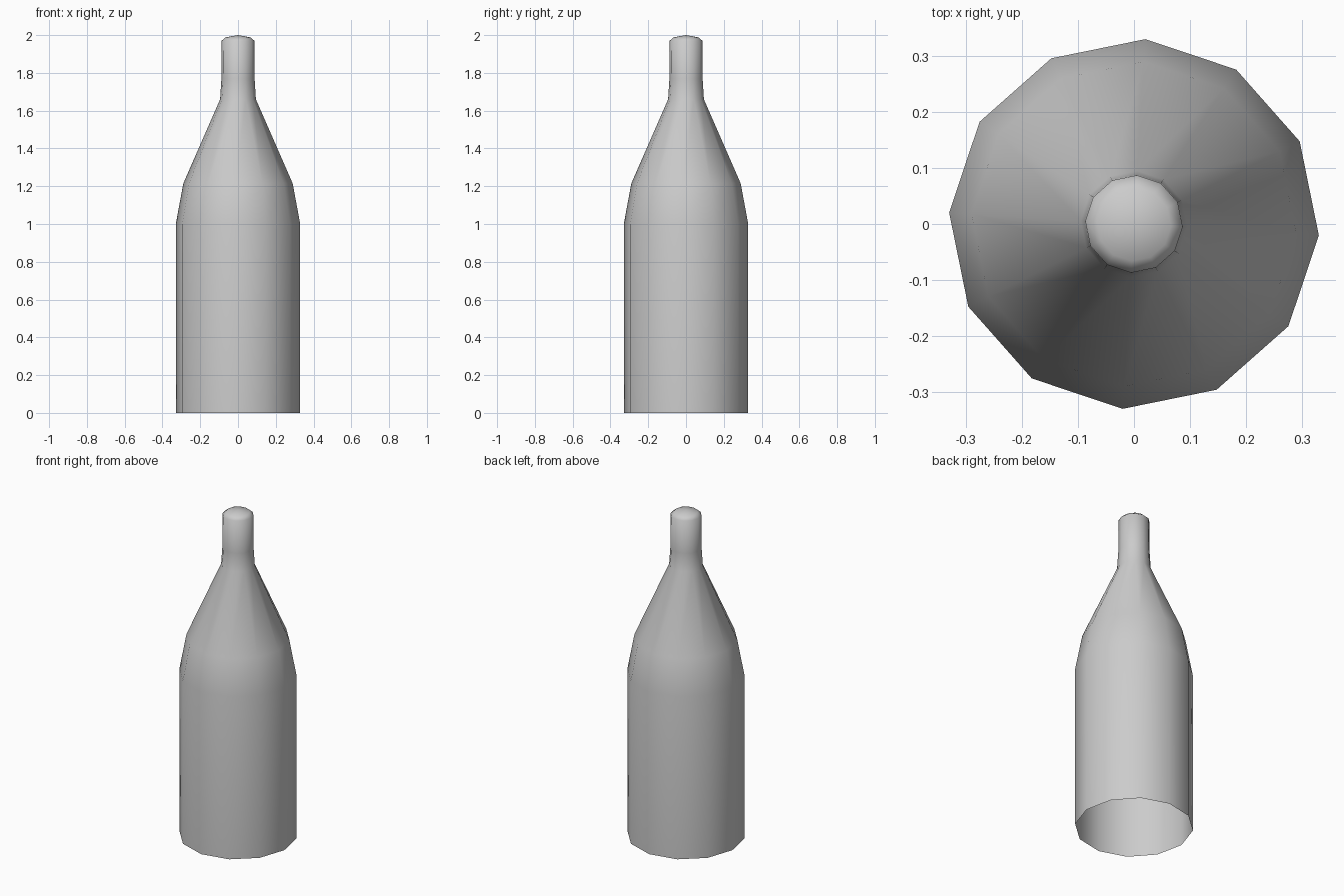
import bpy
import bmesh
import math

cube = bpy.data.objects.get("Cube")
if cube:
    bpy.data.objects.remove(cube, do_unlink=True)

SIDES = 12
TURN = math.radians(-3.5)

# Plain grey surface
grey = bpy.data.materials.new("plain_grey")
grey.use_nodes = True
colour = (0.6, 0.6, 0.6, 1.0)
grey.diffuse_color = colour
grey.node_tree.nodes["Principled BSDF"].inputs["Base Color"].default_value = colour

# Bottle outline as (radius, height): body, shoulder, neck, rounded top
profile = [(0.33, 0.0), (0.33, 1.0), (0.29, 1.215), (0.095, 1.66),
           (0.088, 1.77), (0.087, 1.97), (0.066, 1.988)]


def ring(bm, radius, z):
    angles = [TURN + math.tau * i / SIDES for i in range(SIDES)]
    return [bm.verts.new((radius * math.cos(a), radius * math.sin(a), z)) for a in angles]


# Shell of revolution, open underneath
bm = bmesh.new()
rings = [ring(bm, r, z) for r, z in profile]
for low, high in zip(rings, rings[1:]):
    for i in range(SIDES):
        j = (i + 1) % SIDES
        bm.faces.new((low[i], low[j], high[j], high[i]))

# Shallow dome closing the neck
tip = bm.verts.new((0, 0, 2.0))
for i in range(SIDES):
    bm.faces.new((rings[-1][i], rings[-1][(i + 1) % SIDES], tip))

for face in bm.faces:
    face.smooth = True
mesh = bpy.data.meshes.new("bottle")
bm.to_mesh(mesh)
bm.free()
mesh.materials.append(grey)
bottle = bpy.data.objects.new("bottle", mesh)
bpy.context.collection.objects.link(bottle)
